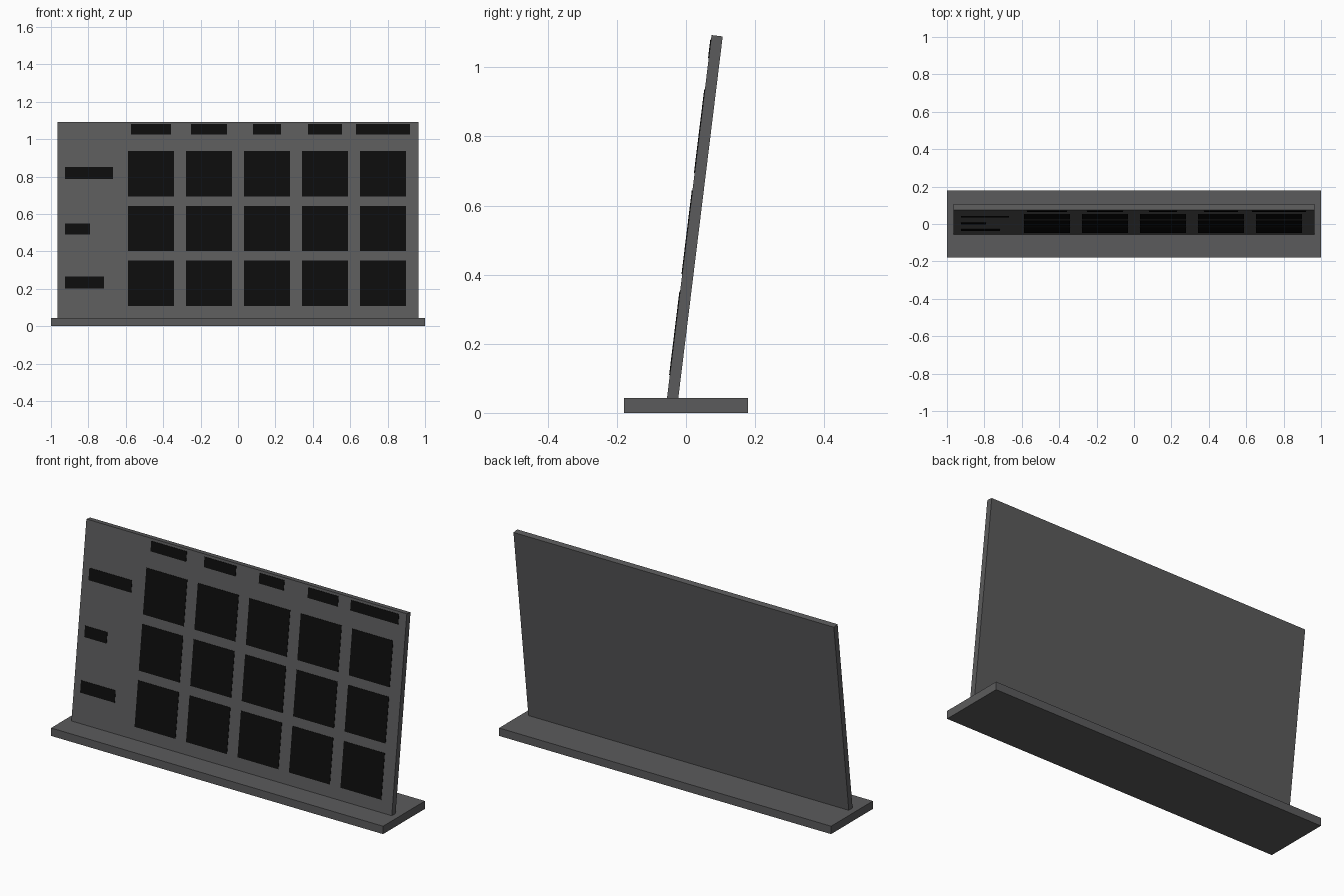
import bpy, math
from mathutils import Matrix, Vector

if "Cube" in bpy.data.objects:
    bpy.data.objects.remove(bpy.data.objects["Cube"])


def material(name, rgb):
    m = bpy.data.materials.new(name)
    m.use_nodes = True
    m.diffuse_color = (*rgb, 1)
    m.node_tree.nodes["Principled BSDF"].inputs["Base Color"].default_value = (*rgb, 1)
    return m


grey = material("dark grey", (0.105, 0.105, 0.107))
black = material("black", (0.0037, 0.0037, 0.0037))


def box(name, lo, hi, mat, frame=Matrix()):
    """Box between two corners, placed in the given frame."""
    lo, hi = Vector(lo), Vector(hi)
    bpy.ops.mesh.primitive_cube_add(size=1)
    ob = bpy.context.object
    ob.name = name
    ob.data.transform(Matrix.Translation((lo + hi) / 2) @ Matrix.Diagonal((*(hi - lo), 1)))
    ob.matrix_world = frame
    ob.data.materials.append(mat)
    return ob


BASE_TOP = 0.043
TILT = math.radians(7)
COS = math.cos(TILT)

# Flat foot
box("base", (-1, -0.18, 0), (1, 0.18, BASE_TOP), grey)

# Board leaning backwards; its frame starts at the lower front edge
lean = Matrix.Translation((0, -0.055, BASE_TOP)) @ Matrix.Rotation(-TILT, 4, 'X')
box("board", (-0.965, 0, -0.012), (0.965, 0.0325, 1.058), grey, lean)


def plate(name, x0, x1, z0, z1):
    """Thin black plate on the board's front, given by upright heights."""
    box(name, (x0, -0.002, (z0 - BASE_TOP) / COS),
        (x1, 0.001, (z1 - BASE_TOP) / COS), black, lean)


# Grid of square tiles
for row in range(3):
    for col in range(5):
        x, z = -0.589 + 0.31 * col, 0.109 + 0.2925 * row
        plate(f"tile_{row + 1}_{col + 1}", x, x + 0.246, z, z + 0.242)

# Column labels along the top
columns = [(-0.572, -0.358), (-0.251, -0.06), (0.08, 0.23), (0.374, 0.556), (0.631, 0.92)]
for i, (x0, x1) in enumerate(columns):
    plate(f"column_label_{i + 1}", x0, x1, 1.026, 1.08)

# Row labels down the side
rows = [(-0.717, 0.201, 0.265), (-0.791, 0.49, 0.549), (-0.668, 0.786, 0.85)]
for i, (x1, z0, z1) in enumerate(rows):
    plate(f"row_label_{i + 1}", -0.925, x1, z0, z1)
